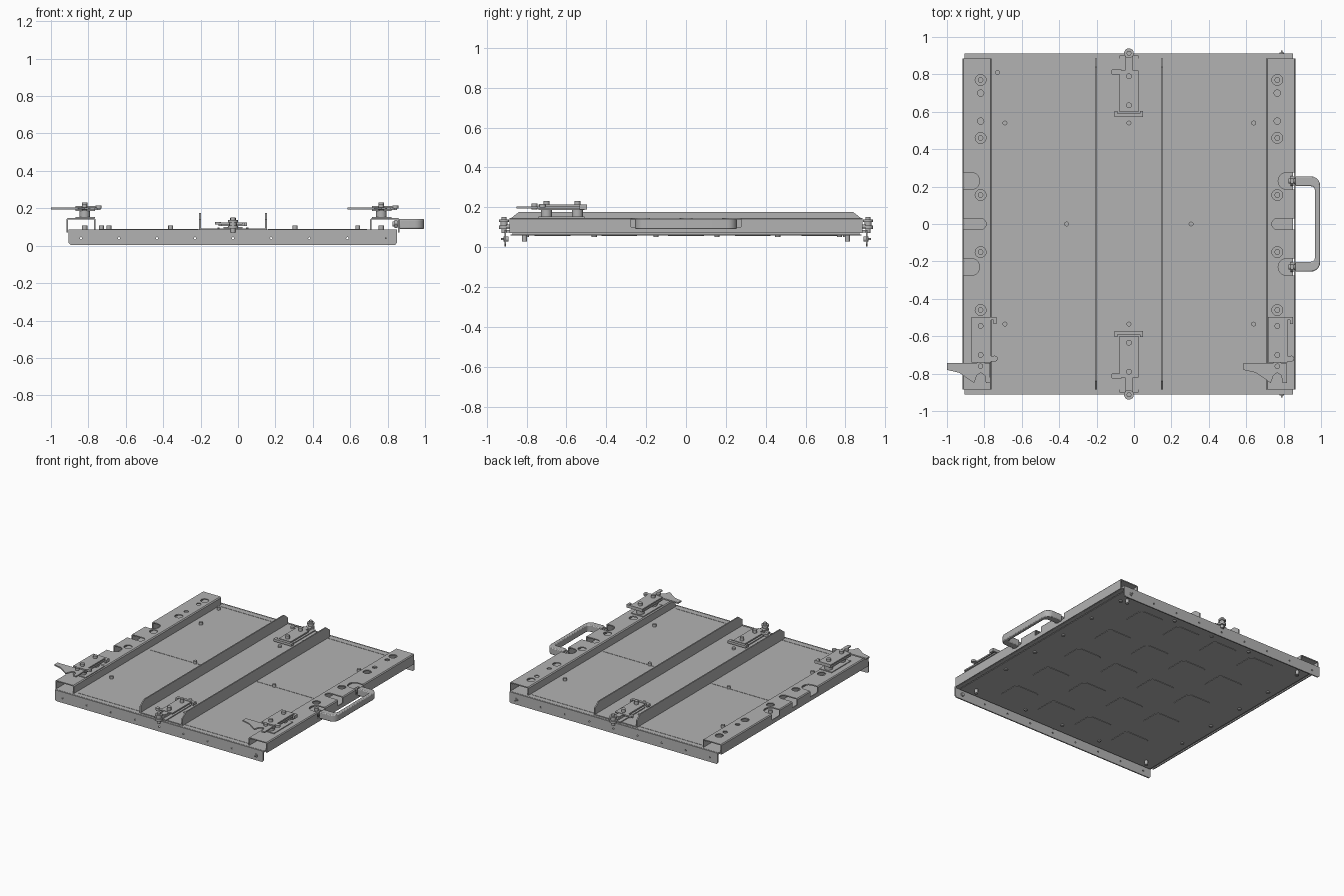
import bpy, bmesh, math
from mathutils import Matrix

if "Cube" in bpy.data.objects:
    bpy.data.objects.remove(bpy.data.objects["Cube"], do_unlink=True)

grey = bpy.data.materials.new("plain grey metal")
grey.use_nodes = True
COLOUR = (0.45, 0.45, 0.45, 1)
grey.diffuse_color = COLOUR
grey.node_tree.nodes["Principled BSDF"].inputs["Base Color"].default_value = COLOUR


def finish(name, bm, smooth=False):
    bmesh.ops.recalc_face_normals(bm, faces=bm.faces)
    mesh = bpy.data.meshes.new(name)
    bm.to_mesh(mesh)
    bm.free()
    mesh.materials.append(grey)
    ob = bpy.data.objects.new(name, mesh)
    bpy.context.collection.objects.link(ob)
    if smooth:
        bpy.ops.object.select_all(action='DESELECT')
        ob.select_set(True)
        bpy.context.view_layer.objects.active = ob
        bpy.ops.object.shade_smooth_by_angle(angle=math.radians(35))
    return ob


def add_prism(bm, pts, lo, hi, axis='Z'):
    """Extrude an outline along an axis (Z: points are x,y; Y: x,z; X: y,z)."""
    place = {'Z': lambda a, b, c: (a, b, c), 'Y': lambda a, b, c: (a, c, b),
             'X': lambda a, b, c: (c, a, b)}[axis]
    low = [bm.verts.new(place(a, b, lo)) for a, b in pts]
    top = [bm.verts.new(place(a, b, hi)) for a, b in pts]
    bm.faces.new(low)
    bm.faces.new(top)
    n = len(pts)
    for i in range(n):
        bm.faces.new((low[i], low[(i + 1) % n], top[(i + 1) % n], top[i]))


def add_box(bm, x0, x1, y0, y1, z0, z1):
    add_prism(bm, [(x0, y0), (x1, y0), (x1, y1), (x0, y1)], z0, z1)


def arc(cx, cy, r, a0, a1, n=6):
    return [(cx + r * math.cos(math.radians(a0 + (a1 - a0) * i / n)),
             cy + r * math.sin(math.radians(a0 + (a1 - a0) * i / n))) for i in range(n + 1)]


def circle(cx, cy, r, n=20):
    return arc(cx, cy, r, 0, 360 - 360 / n, n - 1)


def rounded(cx, cy, w, h, r):
    w, h = w / 2 - r, h / 2 - r
    return (arc(cx + w, cy + h, r, 0, 90) + arc(cx - w, cy + h, r, 90, 180)
            + arc(cx - w, cy - h, r, 180, 270) + arc(cx + w, cy - h, r, 270, 360))


def cut(ob, bm):
    tool = finish(ob.name + "_cutter", bm)
    mod = ob.modifiers.new("cut", 'BOOLEAN')
    mod.operation, mod.solver, mod.object = 'DIFFERENCE', 'EXACT', tool
    tool.hide_render = True
    tool.hide_viewport = True
    tool.display_type = 'WIRE'


CX = -0.027          # centre line of the tray
TOP = 0.087          # top of the base plate

# base plate with folded front and back flanges
bm = bmesh.new()
add_box(bm, -0.905, 0.85, -0.9, 0.9, 0.074, TOP)
add_box(bm, -0.88, 0.83, -0.88, 0.88, 0.058, 0.064)
add_box(bm, -0.87, 0.82, -0.87, 0.87, 0.064, 0.074)
finish("base_plate", bm)

for side, label in ((-1, "front"), (1, "back")):
    bm = bmesh.new()
    ys = sorted((side * 0.902, side * 0.911))
    outline = [(-0.905, TOP), (-0.905, 0.015), (-0.895, 0.004),
               (0.84, 0.004), (0.85, 0.015), (0.85, TOP)]
    add_prism(bm, outline, *ys, axis='Y')
    flange = finish(label + "_flange", bm)
    bm = bmesh.new()
    for i in range(8):
        add_prism(bm, circle(-0.84 + 0.2035 * i, 0.04, 0.006, 10), ys[0] - 0.02, ys[1] + 0.02, 'Y')
    cut(flange, bm)
    bm = bmesh.new()
    add_prism(bm, circle(0.79, 0.04, 0.013, 16), *sorted((side * 0.89, side * 0.916)), axis='Y')
    add_prism(bm, circle(0.79, 0.04, 0.005, 12), *sorted((side * 0.89, side * 0.928)), axis='Y')
    finish(label + "_flange_stud", bm, True)

# shallow pads under the plate
bm = bmesh.new()
for i in range(4):
    for j in range(5):
        add_prism(bm, rounded(CX + (i - 1.5) * 0.33, (j - 2) * 0.335, 0.21, 0.18, 0.03), 0.055, 0.06)
finish("underside_pads", bm)

# fine raised seams on the plate
bm = bmesh.new()
for x0, x1 in ((-0.74, -0.21), (0.16, 0.69)):
    add_box(bm, x0, x1, -0.004, 0.004, TOP, TOP + 0.002)
    for s in (-0.86, 0.86):
        add_box(bm, x0, x1, s - 0.004, s + 0.004, TOP, TOP + 0.002)
finish("plate_seams", bm)

# side rails: open channels with slots and round holes
HOLES = (0.77, 0.46, 0.155, -0.15, -0.46)
for s, label in ((-1, "right"), (1, "left")):
    def X(d):
        return CX + s * d
    bm = bmesh.new()
    t = 0.008
    profile = [(0.891, 0.07), (0.891, 0.14), (0.885, 0.147), (0.741, 0.147), (0.734, 0.14), (0.734, TOP),
               (0.734 + t, TOP), (0.734 + t, 0.147 - t), (0.891 - t, 0.147 - t), (0.891 - t, 0.07)]
    add_prism(bm, [(X(a), z) for a, z in profile], -0.885, 0.885, 'Y')
    rail = finish(label + "_rail", bm)
    bm = bmesh.new()
    for y, w, depth in ((0.23, 0.092, 0.806), (-0.23, 0.092, 0.806), (0, 0.06, 0.772)):
        r = w / 2 - 0.008
        pts = [(0.95, y - w / 2)] + arc(depth + r, y, w / 2, 270, 90, 10) + [(0.95, y + w / 2)]
        add_prism(bm, [(X(a), b) for a, b in pts], 0.1, 0.2)
    for y in HOLES:
        add_prism(bm, circle(X(0.793), y, 0.029), 0.12, 0.2)
    for y in (0.70, 0.55):
        add_prism(bm, circle(X(0.793), y, 0.017), 0.12, 0.2)
    cut(rail, bm)

# centre channel: floor strip with two upright walls
bm = bmesh.new()
add_box(bm, -0.205, 0.15, -0.885, 0.885, TOP, 0.093)
for x in (-0.208, 0.145):
    add_prism(bm, [(-0.885, TOP), (0.885, TOP), (0.885, 0.14), (0.84, 0.175),
                   (-0.84, 0.175), (-0.885, 0.14)], x, x + 0.009, 'X')
finish("centre_channel", bm)

# screws through the plate
bm = bmesh.new()
spots = [(x, y) for x in (-0.69, CX, 0.64) for y in (-0.535, 0.54)]
spots += [(-0.36, 0), (0.305, 0), (-0.73, 0.81)]
for x, y in spots:
    add_prism(bm, circle(x, y, 0.013, 12), TOP, 0.107)
for x in (CX - 0.793, CX + 0.793):
    for y in HOLES:
        add_prism(bm, circle(x, y, 0.015, 12), TOP, 0.107)
        add_prism(bm, circle(x, y, 0.013, 12), 0.05, 0.06)
for x in (-0.36, CX, 0.305):
    for y in (-0.8, 0.8):
        add_prism(bm, circle(x, y, 0.012, 12), 0.05, 0.06)
for x in (-0.79, 0.74):
    for y in (-0.81, 0.81):
        add_prism(bm, circle(x, y, 0.013, 12), 0.028, 0.06)
finish("screws", bm, True)

# centre latches with end rollers, front and back
for s, label in ((-1, "front"), (1, "back")):
    bm = bmesh.new()

    def block(x0, x1, a, b, z0, z1):
        add_box(bm, CX + x0, CX + x1, min(s * a, s * b), max(s * a, s * b), z0, z1)
    block(-0.05, 0.05, 0.6, 0.9, 0.092, 0.1)
    block(-0.05, 0.05, 0.6, 0.82, 0.113, 0.123)
    block(-0.022, 0.022, 0.6, 0.9, 0.1, 0.113)
    block(-0.075, 0.075, 0.572, 0.592, 0.105, 0.123)
    for side in (-1, 1):
        block(side * 0.068 - 0.008, side * 0.068 + 0.008, 0.572, 0.605, 0.105, 0.123)
    block(-0.09, -0.04, 0.8, 0.825, 0.113, 0.123)
    add_prism(bm, circle(CX - 0.08, s * 0.812, 0.016), 0.112, 0.126)
    for y in (0.635, 0.79):
        add_prism(bm, circle(CX, s * y, 0.015), 0.1, 0.148)
    for x in (-0.077, 0.077):
        add_prism(bm, circle(CX + x, s * 0.715, 0.006, 10), 0.09, 0.098)
    add_prism(bm, arc(CX, s * 0.85, 0.021, 0, s * 180) + [(CX - 0.021, s * 0.8), (CX + 0.021, s * 0.8)], 0.11, 0.12)
    finish(label + "_centre_latch", bm, True)
    bm = bmesh.new()
    for r, z0, z1 in ((0.026, 0.092, 0.108), (0.018, 0.108, 0.125), (0.026, 0.125, 0.138), (0.013, 0.07, 0.152)):
        add_prism(bm, circle(CX, s * 0.913, r), z0, z1)
    finish(label + "_roller", bm, True)

# raised hook latches on both rails
for cx, label in ((CX - 0.793, "right"), (CX + 0.793, "left")):
    bm = bmesh.new()
    add_box(bm, cx - 0.05, cx + 0.055, -0.74, -0.51, 0.147, 0.153)
    add_box(bm, cx - 0.05, cx + 0.055, -0.74, -0.51, 0.186, 0.196)
    add_box(bm, cx - 0.05, cx + 0.055, -0.74, -0.51, 0.203, 0.213)
    add_box(bm, cx - 0.05, cx + 0.08, -0.512, -0.498, 0.19, 0.213)
    add_box(bm, cx + 0.068, cx + 0.085, -0.535, -0.498, 0.19, 0.213)
    add_box(bm, cx + 0.04, cx + 0.08, -0.735, -0.705, 0.203, 0.213)
    add_prism(bm, circle(cx + 0.075, -0.72, 0.016), 0.2, 0.216)
    hook = [(-0.18, -0.742), (0.05, -0.742), (0.052, -0.85), (0.028, -0.85), (0.022, -0.81),
            (0, -0.795), (-0.02, -0.81), (-0.035, -0.85), (-0.115, -0.795), (-0.18, -0.78)]
    add_prism(bm, [(cx + a, b) for a, b in hook], 0.194, 0.204)
    add_box(bm, cx - 0.02, cx + 0.02, -0.75, -0.53, 0.195, 0.204)
    for y in (-0.545, -0.7):
        add_prism(bm, circle(cx, y, 0.028), 0.15, 0.187)
        add_prism(bm, circle(cx, y, 0.015), 0.15, 0.232)
    add_prism(bm, circle(cx, -0.76, 0.014), 0.19, 0.22)
    finish(label + "_hook_latch", bm, True)

# carrying handle with mounting bolts
bm = bmesh.new()
outer = arc(0.945, -0.205, 0.05, -90, 0) + arc(0.945, 0.205, 0.05, 0, 90)
inner = arc(0.945, 0.18, 0.022, 90, 0) + arc(0.945, -0.18, 0.022, 0, -90)
add_prism(bm, [(0.862, -0.255)] + outer + [(0.862, 0.255), (0.862, 0.202)] + inner + [(0.862, -0.202)],
          0.09, 0.142)
handle = finish("handle", bm, True)
mod = handle.modifiers.new("soft edges", 'BEVEL')
mod.width, mod.segments, mod.limit_method = 0.006, 2, 'ANGLE'
bm = bmesh.new()
for y in (-0.23, 0.23):
    add_prism(bm, circle(y, 0.116, 0.026, 6), 0.838, 0.852, 'X')
    add_prism(bm, circle(y, 0.116, 0.014), 0.825, 0.87, 'X')
finish("handle_bolts", bm, True)
